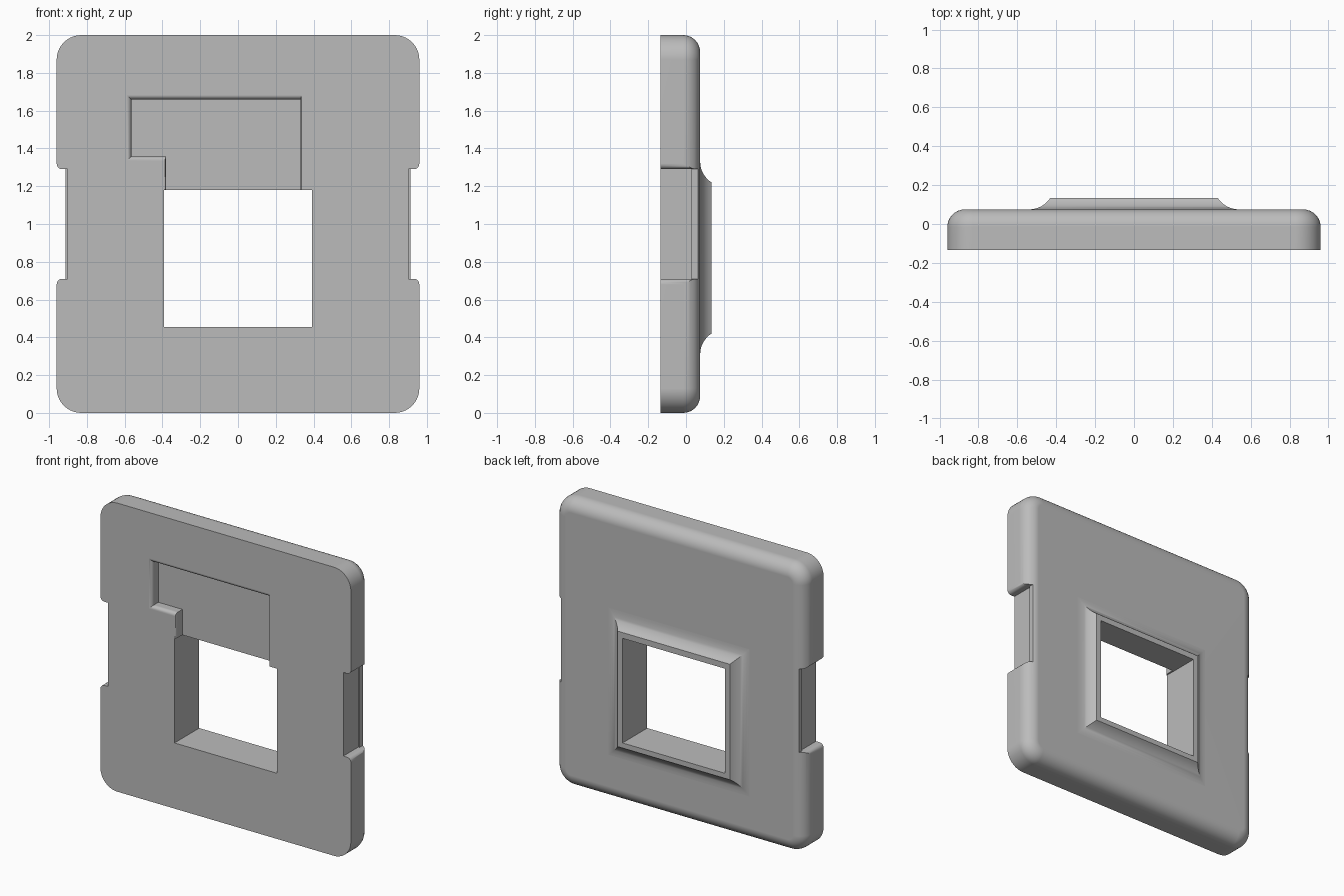
import bpy, bmesh
from math import sin, cos, pi, radians

old = bpy.data.objects.get("Cube")
if old:
    bpy.data.objects.remove(old, do_unlink=True)

grey = bpy.data.materials.new("plain grey")
grey.use_nodes = True
grey.diffuse_color = (0.5, 0.5, 0.5, 1)
grey.node_tree.nodes["Principled BSDF"].inputs["Base Color"].default_value = (0.5, 0.5, 0.5, 1)

FRONT, BACK, TOP = -0.135, 0.075, 0.135


def loft(name, rings):
    """Closed solid through (y, [(x, z), ...]) rings of equal length."""
    bm = bmesh.new()
    loops = [[bm.verts.new((x, y, z)) for x, z in pts] for y, pts in rings]
    n = len(loops[0])
    for a, b in zip(loops, loops[1:]):
        for i in range(n):
            j = (i + 1) % n
            bm.faces.new((a[i], a[j], b[j], b[i]))
    bm.faces.new(loops[0])
    bm.faces.new(loops[-1])
    bmesh.ops.recalc_face_normals(bm, faces=bm.faces)
    mesh = bpy.data.meshes.new(name)
    bm.to_mesh(mesh)
    bm.free()
    mesh.materials.append(grey)
    obj = bpy.data.objects.new(name, mesh)
    bpy.context.collection.objects.link(obj)
    return obj


def rectangle(hx, z0, z1):
    return [(-hx, z0), (hx, z0), (hx, z1), (-hx, z1)]


def rounded(inset, radius=0.13, steps=10):
    """Outline of the plate, moved inward by inset."""
    pts = []
    for k, (sx, sz) in enumerate([(1, 1), (-1, 1), (-1, -1), (1, -1)]):
        cx, cz = sx * (0.96 - radius), 1 + sz * (1 - radius)
        for i in range(steps + 1):
            a = (k + i / steps) * pi / 2
            pts.append((cx + (radius - inset) * cos(a), cz + (radius - inset) * sin(a)))
    return pts


# Plate with a rounded back edge
R = 0.09
rings = [(FRONT, rounded(0))]
for i in range(9):
    a = i / 8 * pi / 2
    rings.append((BACK - R + R * sin(a), rounded(R * (1 - cos(a)))))
plate = loft("plate", rings)

# Collar that flares into the back of the plate
rings = [(BACK - 0.002, rectangle(0.54, 0.31, 1.33))]
theta, r = radians(57), 0.131
for i in range(9):
    a = theta * i / 8
    d = r * sin(a)
    rings.append((BACK + r * (1 - cos(a)), rectangle(0.54 - d, 0.31 + d, 1.33 - d)))
rings[-1] = (TOP, rings[-1][1])
collar = loft("window_collar", rings)

# Window opening
window = loft("window_cutter", [(y, rectangle(0.392, 0.455, 1.18)) for y in (-0.3, 0.3)])


# Side notches with rounded mouths, shallower near the back to leave a ridge
def notch(side, depth_x, y0, y1):
    half = [(depth_x, 0.29)]
    for i in range(7):
        a = i / 6 * pi / 2
        half.append((0.93 + 0.03 * sin(a), 0.29 + 0.03 * (1 - cos(a))))
    half.append((1.1, 0.32))
    pts = [(side * x, 1 + h) for x, h in half]
    pts += [(side * x, 1 - h) for x, h in reversed(half)]
    return loft("notch_cutter", [(y0, pts), (y1, pts)])


notches = []
for side in (-1, 1):
    notches.append(notch(side, 0.912, -0.3, 0.3))
    notches.append(loft("groove_cutter", [(y, [(side * x, z) for x, z in (
        (0.902, 0.71), (0.94, 0.71), (0.94, 1.29), (0.902, 1.29))]) for y in (-0.3, 0.03)]))


# Stepped recess above the window, its front edges rounded over
def recess_outline(f):
    return [(-0.565 - f, 1.357 - f), (-0.565 - f, 1.66 + f), (0.33 + f / 3, 1.66 + f),
            (0.33 + f / 3, 1.17), (-0.381 - f / 3, 1.17), (-0.381 - f / 3, 1.357 - f)]


rings = [(FRONT + 0.07, recess_outline(0))]
for i in range(7):
    a = i / 6 * pi / 2
    rings.append((FRONT + 0.024 * (1 - sin(a)), recess_outline(0.024 * (1 - cos(a)))))
rings.append((FRONT - 0.05, recess_outline(0.024)))
recess = loft("recess_cutter", rings)


def finish(obj, cutters):
    bpy.ops.object.select_all(action="DESELECT")
    obj.select_set(True)
    bpy.context.view_layer.objects.active = obj
    for cutter in cutters:
        mod = obj.modifiers.new("cut", "BOOLEAN")
        mod.operation, mod.solver, mod.object = "DIFFERENCE", "EXACT", cutter
        bpy.ops.object.modifier_apply(modifier=mod.name)
    bpy.ops.object.shade_smooth_by_angle(angle=radians(30))
    mod = obj.modifiers.new("even shading", "WEIGHTED_NORMAL")
    mod.keep_sharp = True


finish(plate, [recess, window] + notches)
finish(collar, [window])
for cutter in [window, recess] + notches:
    bpy.data.objects.remove(cutter, do_unlink=True)
